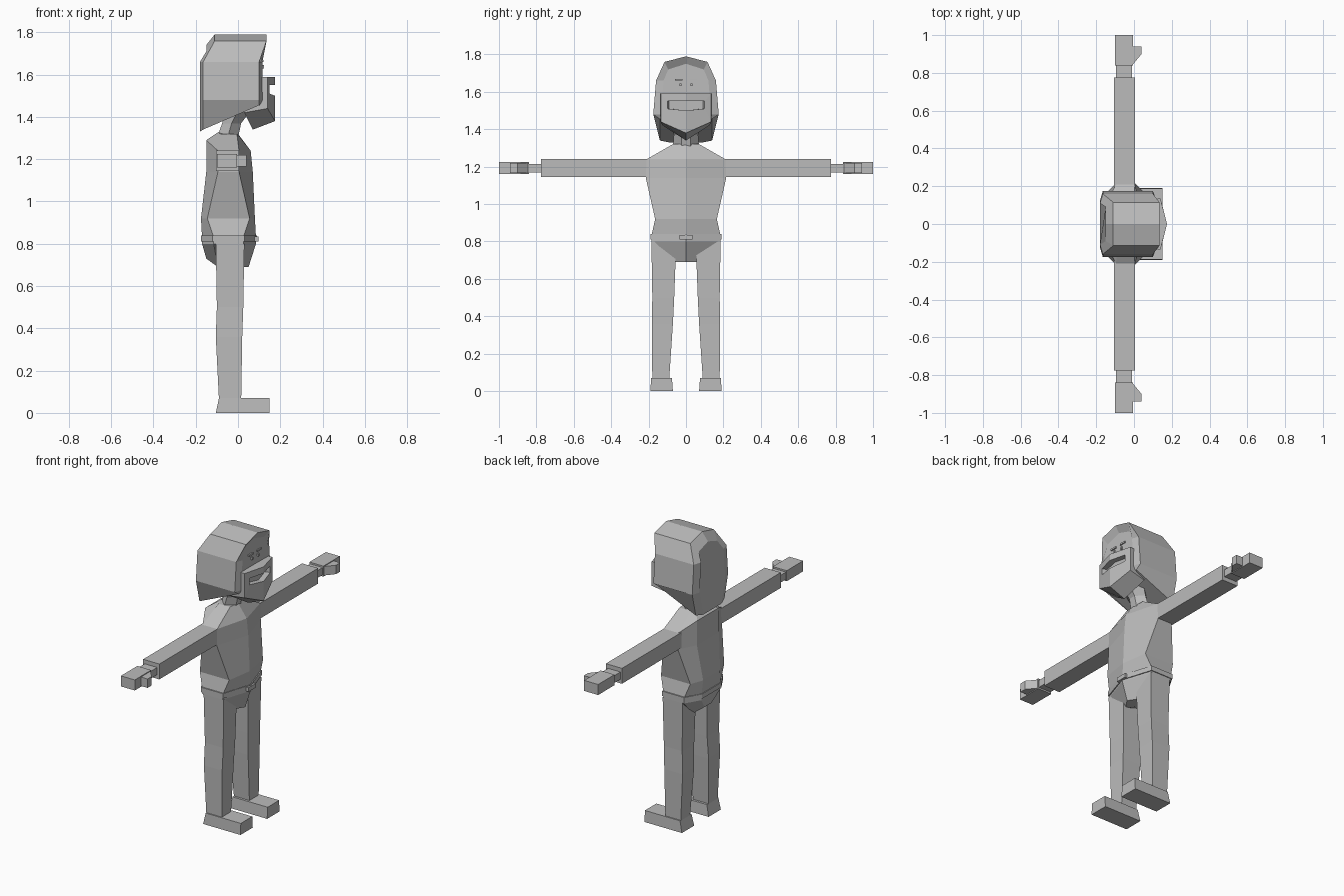
import bpy, bmesh

cube = bpy.data.objects.get("Cube")
if cube:
    bpy.data.objects.remove(cube, do_unlink=True)

grey = bpy.data.materials.new("plain_grey")
grey.use_nodes = True
grey.diffuse_color = (0.5, 0.5, 0.5, 1)
shader = grey.node_tree.nodes["Principled BSDF"]
shader.inputs["Base Color"].default_value = grey.diffuse_color


def loft(name, rings):
    """Skin closed rings of equal length and cap both ends."""
    bm = bmesh.new()
    loops = [[bm.verts.new(point) for point in ring] for ring in rings]
    count = len(loops[0])
    for lower, upper in zip(loops, loops[1:]):
        for i in range(count):
            j = (i + 1) % count
            bm.faces.new((lower[i], lower[j], upper[j], upper[i]))
    bm.faces.new(loops[0])
    bm.faces.new(loops[-1])
    bmesh.ops.recalc_face_normals(bm, faces=bm.faces)
    mesh = bpy.data.meshes.new(name)
    bm.to_mesh(mesh)
    bm.free()
    mesh.materials.append(grey)
    bpy.context.collection.objects.link(bpy.data.objects.new(name, mesh))


def mirrored(half):
    """Complete a half ring across y = 0; points on the centre stay single."""
    return half + [(x, -y, z) for x, y, z in reversed(half) if y > 0]


def pair(name, rings):
    """Make a part on the left (+y) and its mirror on the right."""
    for side, sign in (("left", 1), ("right", -1)):
        loft(side + "_" + name, [[(x, sign * y, z) for x, y, z in ring] for ring in rings])


def rectangle(back, front, inner, outer, z):
    return [(back, inner, z), (front, inner, z), (front, outer, z), (back, outer, z)]


def block(back, front, inner, outer, bottom, top):
    return [rectangle(back, front, inner, outer, z) for z in (bottom, top)]


def body_section(z, width, depth, front, back, rise=0):
    """Ridged front, flat sides of the given depth and a narrower flat back."""
    core = -0.045
    return mirrored([(front, 0, z), (core + depth, width, z),
                     (core - depth, width, z), (back, width / 2, z + rise)])


def hips(z, margin=0):
    return body_section(z, width=0.185 + margin, depth=0.07 + margin,
                        front=0.085 + margin, back=-0.17 - margin)


# Torso, from collar to crotch
loft("torso", [
    body_section(z=1.32, width=0.07, depth=0.04, front=0, back=-0.09, rise=0.01),
    body_section(z=1.24, width=0.21, depth=0.05, front=0.06, back=-0.15, rise=0.05),
    body_section(z=1.14, width=0.215, depth=0.05, front=0.07, back=-0.15),
    body_section(z=0.92, width=0.165, depth=0.1, front=0.08, back=-0.175),
    hips(z=0.83),
    hips(z=0.8),
    body_section(z=0.69, width=0.07, depth=0.05, front=0.05, back=-0.15, rise=0.04),
])

# Belt and buckle
loft("belt", [hips(z, margin=0.005) for z in (0.81, 0.84)])
loft("belt_buckle", block(back=0.07, front=0.096, inner=-0.035, outer=0.035,
                          bottom=0.81, top=0.835))


# Neck, leaning forwards
def neck_section(x, z, radius):
    return mirrored([(x + radius, radius / 2, z), (x, radius + 0.02, z),
                     (x - radius, radius / 2, z)])


loft("neck", [
    neck_section(x=-0.05, z=1.3, radius=0.05),
    neck_section(x=-0.03, z=1.37, radius=0.045),
    neck_section(x=0, z=1.43, radius=0.06),
])


# Hair and forehead, arches from the back of the head to the face
def arch(x, crown_x, inset, bottom):
    crown = 1.79 - inset
    return mirrored([(crown_x, 0, crown), (crown_x, 0.115 - inset / 2, crown - 0.03),
                     (x, 0.16 - inset, 1.66), (x, 0.175 - inset, 1.48),
                     (x, 0.14 - inset, bottom)])


loft("hair_and_forehead", [
    arch(x=-0.18, crown_x=-0.15, inset=0.05, bottom=1.33),
    arch(x=-0.165, crown_x=-0.11, inset=0, bottom=1.34),
    arch(x=0.1, crown_x=0.135, inset=0, bottom=1.455),
    arch(x=0.115, crown_x=0.11, inset=0.04, bottom=1.46),
])


# Jaw with a sunken mouth, outlines stacked from inside the head forwards
def face_outline(x, width, top, bottom, bow, dip):
    return mirrored([(x + bow, 0, top), (x, width, top),
                     (x, width, bottom), (x + bow, 0, bottom - dip)])


loft("jaw_and_mouth", [
    face_outline(x=0.03, width=0.125, top=1.59, bottom=1.42, bow=0.04, dip=0.08),
    face_outline(x=0.14, width=0.135, top=1.59, bottom=1.44, bow=0.035, dip=0.06),
    face_outline(x=0.15, width=0.1, top=1.55, bottom=1.51, bow=0.025, dip=0.01),
    face_outline(x=0.12, width=0.09, top=1.55, bottom=1.51, bow=0.02, dip=0.01),
])

# Eyes and brows
pair("eye", block(back=0.1, front=0.122, inner=0.025, outer=0.035, bottom=1.63, top=1.645))
pair("brow", block(back=0.1, front=0.12, inner=0.02, outer=0.06, bottom=1.66, top=1.67))

# Arms and hands
pair("arm", block(back=-0.105, front=0.005, inner=0.19, outer=0.775, bottom=1.145, top=1.24))
pair("wrist", block(back=-0.095, front=-0.01, inner=0.77, outer=0.85, bottom=1.17, top=1.215))
pair("palm", block(back=-0.1, front=-0.005, inner=0.84, outer=1, bottom=1.16, top=1.225))
thumb = [(-0.01, 0.84), (0.04, 0.9), (0.04, 0.94), (-0.01, 0.94)]
pair("thumb", [[(x, y, z) for x, y in thumb] for z in (1.165, 1.22)])

# Legs, wider towards the hips
pair("leg", [
    rectangle(back=-0.09, front=0.015, inner=0.09, outer=0.18, z=0.06),
    rectangle(back=-0.105, front=0.02, inner=0.07, outer=0.183, z=0.36),
    rectangle(back=-0.1, front=0.025, inner=0.063, outer=0.18, z=0.5),
    rectangle(back=-0.105, front=0.03, inner=0.052, outer=0.185, z=0.8),
])

# Shoes
pair("shoe", [
    rectangle(back=-0.105, front=0.15, inner=0.07, outer=0.19, z=0),
    rectangle(back=-0.09, front=0.15, inner=0.075, outer=0.187, z=0.07),
])
